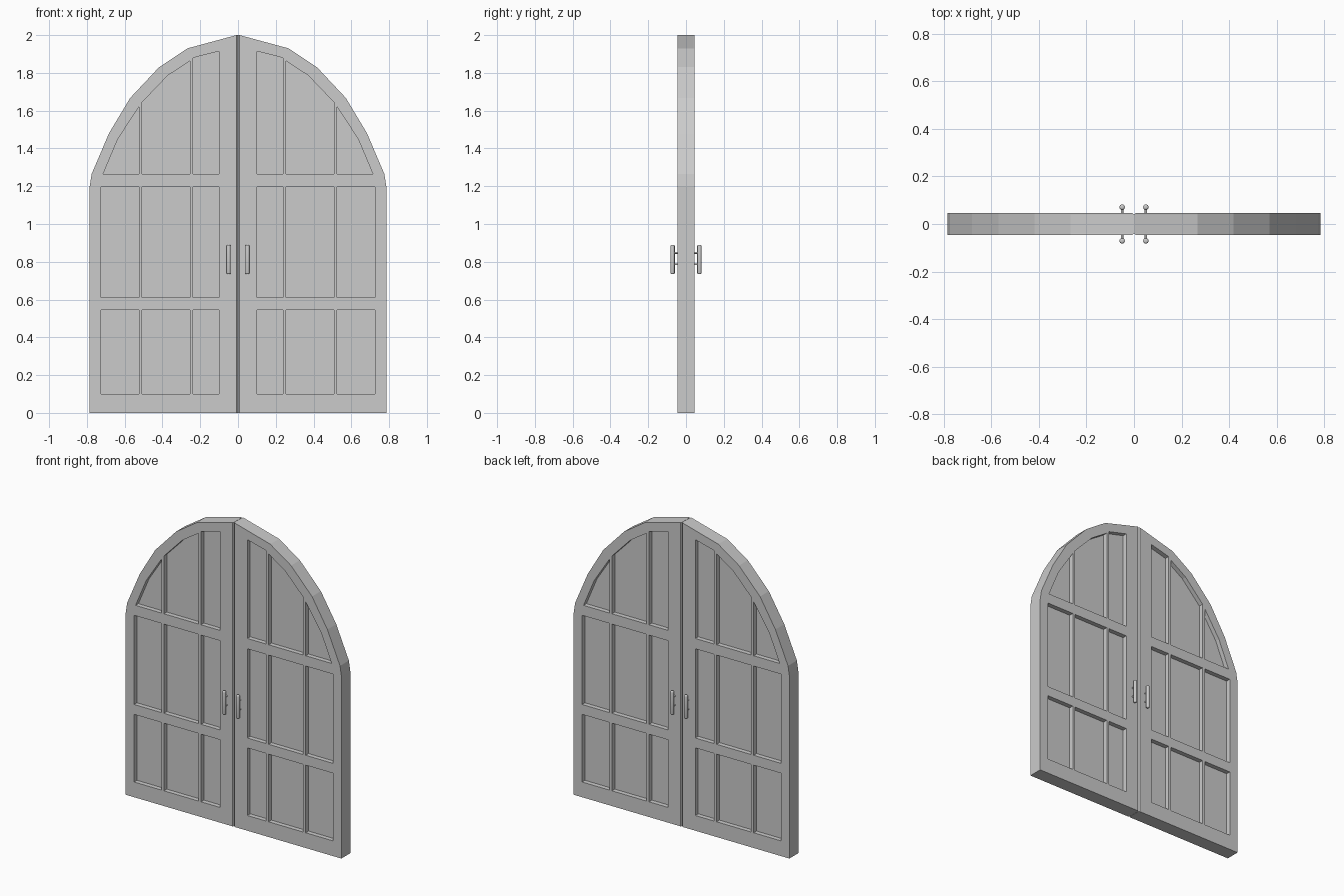
import bpy, bmesh
from math import radians
from mathutils import Matrix, Vector

if "Cube" in bpy.data.objects:
    bpy.data.objects.remove(bpy.data.objects["Cube"])

HALF = 0.046       # half thickness of a leaf
RECESS = 0.03      # depth of the panels
CHAMFER = 0.007    # chamfer along the meeting edge
GAP = 0.001

# Arched leaf edge, from the foot of the hinge side up to the crown
ARCH = [(0.785, 0), (0.785, 1.2), (0.775, 1.265), (0.683, 1.48),
        (0.571, 1.667), (0.418, 1.83), (0.267, 1.93)]


def leaf_outline(inner):
    return [(inner, 0)] + ARCH + [(inner, 2.0)]


# Recessed panels: three columns by two rows, plus the arched top row
COLUMNS = [(0.10, 0.237), (0.255, 0.507), (0.525, 0.724)]
ROWS = [(0.10, 0.545), (0.61, 1.197)]
panels = [[(a, lo), (b, lo), (b, hi), (a, hi)] for a, b in COLUMNS for lo, hi in ROWS]
panels += [
    [(0.10, 1.265), (0.237, 1.265), (0.237, 1.88), (0.10, 1.915)],
    [(0.255, 1.265), (0.507, 1.265), (0.507, 1.645), (0.372, 1.786), (0.255, 1.862)],
    [(0.525, 1.265), (0.714, 1.265), (0.637, 1.448), (0.525, 1.62)],
]


def finish(name, bm):
    """Make an object from one quarter and mirror it left-right and front-back."""
    mesh = bpy.data.meshes.new(name)
    bm.to_mesh(mesh)
    bm.free()
    obj = bpy.data.objects.new(name, mesh)
    bpy.context.collection.objects.link(obj)
    mirror = obj.modifiers.new("mirror", 'MIRROR')
    mirror.use_axis = (True, True, False)
    mirror.merge_threshold = 0.0001
    return obj


def ring(bm, points, y):
    return [bm.verts.new((x, y, z)) for x, z in points]


def bridge(bm, a, b):
    for i in range(len(a)):
        j = (i + 1) % len(a)
        bm.faces.new((a[i], a[j], b[j], b[i]))


# Door leaves: pierced front face, outer walls and sunk panels
bm = bmesh.new()
front = ring(bm, leaf_outline(GAP + CHAMFER), -HALF)
middle = ring(bm, leaf_outline(GAP), -HALF + CHAMFER)
back = ring(bm, leaf_outline(GAP), 0)
bridge(bm, front, middle)
bridge(bm, middle, back)
rims = [front]
for p in panels:
    rim, bed = ring(bm, p, -HALF), ring(bm, p, -HALF + RECESS)
    bridge(bm, rim, bed)
    bm.faces.new(bed)
    rims.append(rim)
edges = [bm.edges.get((r[i - 1], r[i])) for r in rims for i in range(len(r))]
fill = bmesh.ops.triangle_fill(bm, edges=edges, normal=(0, -1, 0), use_beauty=True)
face = [g for g in fill["geom"] if isinstance(g, bmesh.types.BMFace)]
bmesh.ops.recalc_face_normals(bm, faces=bm.faces[:])
if face[0].normal.y > 0:
    bmesh.ops.reverse_faces(bm, faces=bm.faces[:])
finish("door_leaves", bm)


# Pull handles: rounded upright bar on two short posts
def cylinder(bm, radius, length, matrix):
    return bmesh.ops.create_cone(bm, cap_ends=True, segments=16, radius1=radius,
                                 radius2=radius, depth=length, matrix=matrix)["verts"]


bm = bmesh.new()
cylinder(bm, 0.0115, 0.155, Matrix.Translation((0.05, -0.071, 0.812)))
caps = [e for f in bm.faces if len(f.verts) > 4 for e in f.edges]
bmesh.ops.bevel(bm, geom=caps, offset=0.007, segments=3, profile=0.5, affect='EDGES')
for z in (0.787, 0.847):
    cylinder(bm, 0.005, 0.035,
             Matrix.Translation((0.05, -0.056, z)) @ Matrix.Rotation(radians(90), 4, 'X'))
handles = finish("pull_handles", bm)
bpy.context.view_layer.objects.active = handles
handles.select_set(True)
bpy.ops.object.shade_smooth_by_angle(angle=radians(40))
